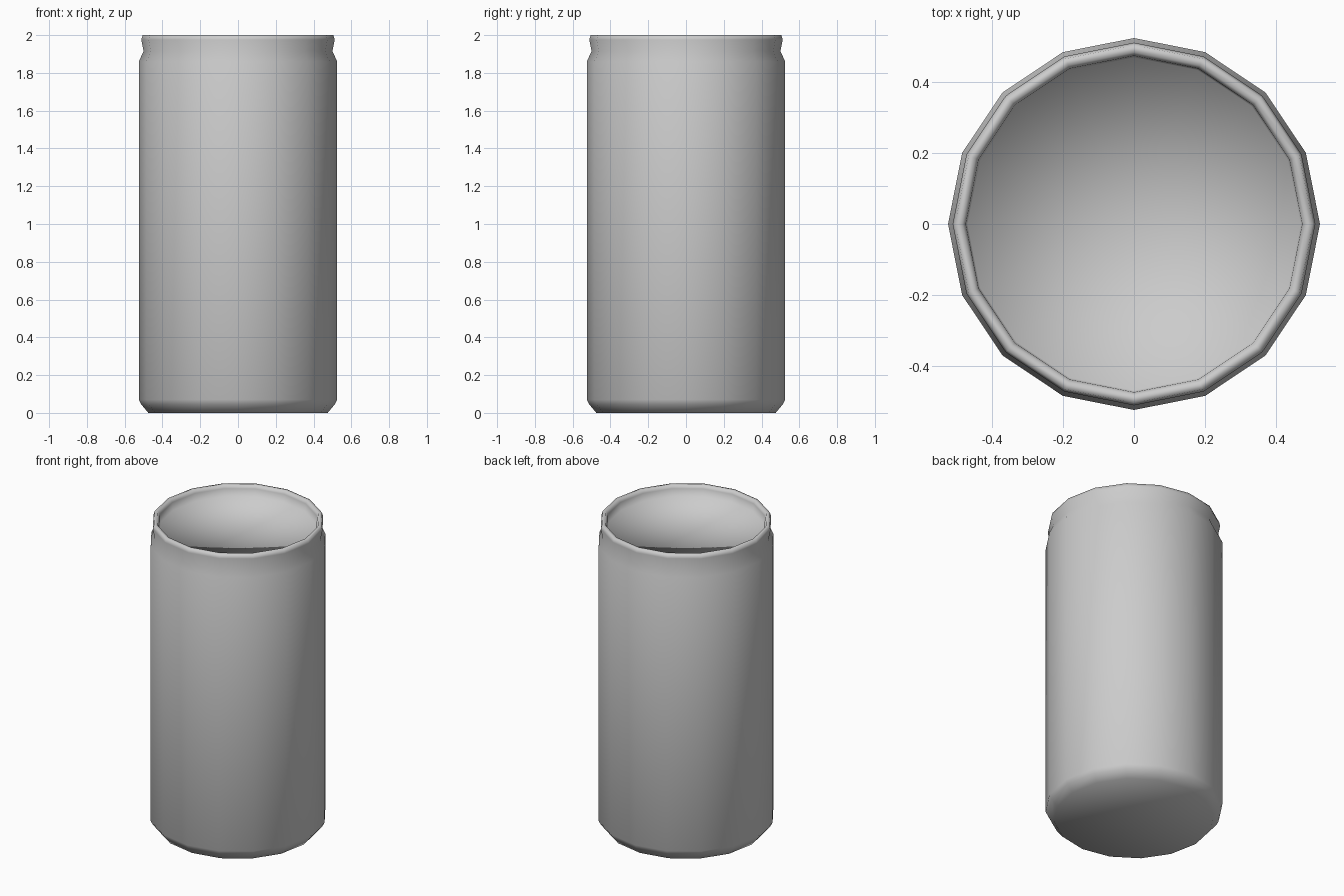
import bpy
import bmesh
import math

old = bpy.data.objects.get("Cube")
if old:
    bpy.data.objects.remove(old, do_unlink=True)

SIDES = 16


def material(name, colour):
    mat = bpy.data.materials.new(name)
    mat.use_nodes = True
    mat.diffuse_color = colour
    mat.node_tree.nodes["Principled BSDF"].inputs["Base Color"].default_value = colour
    return mat


def lathe(name, profile, mat):
    """Spin (radius, height) pairs round z; a zero radius makes a single pole."""
    bm = bmesh.new()
    rings = []
    for r, z in profile:
        count = SIDES if r else 1
        rings.append([bm.verts.new((r * math.cos(math.tau * i / SIDES),
                                    r * math.sin(math.tau * i / SIDES), z))
                      for i in range(count)])
    for low, high in zip(rings, rings[1:]):
        for i in range(SIDES):
            j = i + 1
            corners = [low[i % len(low)], low[j % len(low)],
                       high[j % len(high)], high[i % len(high)]]
            bm.faces.new(list(dict.fromkeys(corners)))
    for face in bm.faces:
        face.smooth = True
    mesh = bpy.data.meshes.new(name)
    bm.to_mesh(mesh)
    bm.free()
    mesh.materials.append(mat)
    obj = bpy.data.objects.new(name, mesh)
    bpy.context.collection.objects.link(obj)
    return obj


metal = material("grey_metal", (0.6, 0.6, 0.6, 1))

# Base, chamfer, wall, neck, rolled rim and sunken lid in one skin
lathe("can", [
    (0, 0), (0.475, 0), (0.512, 0.045), (0.525, 0.07),
    (0.525, 1.86), (0.5, 1.915), (0.512, 1.975), (0.505, 2.0),
    (0.485, 2.0), (0.475, 1.98), (0.47, 1.93), (0, 1.93),
], metal)
